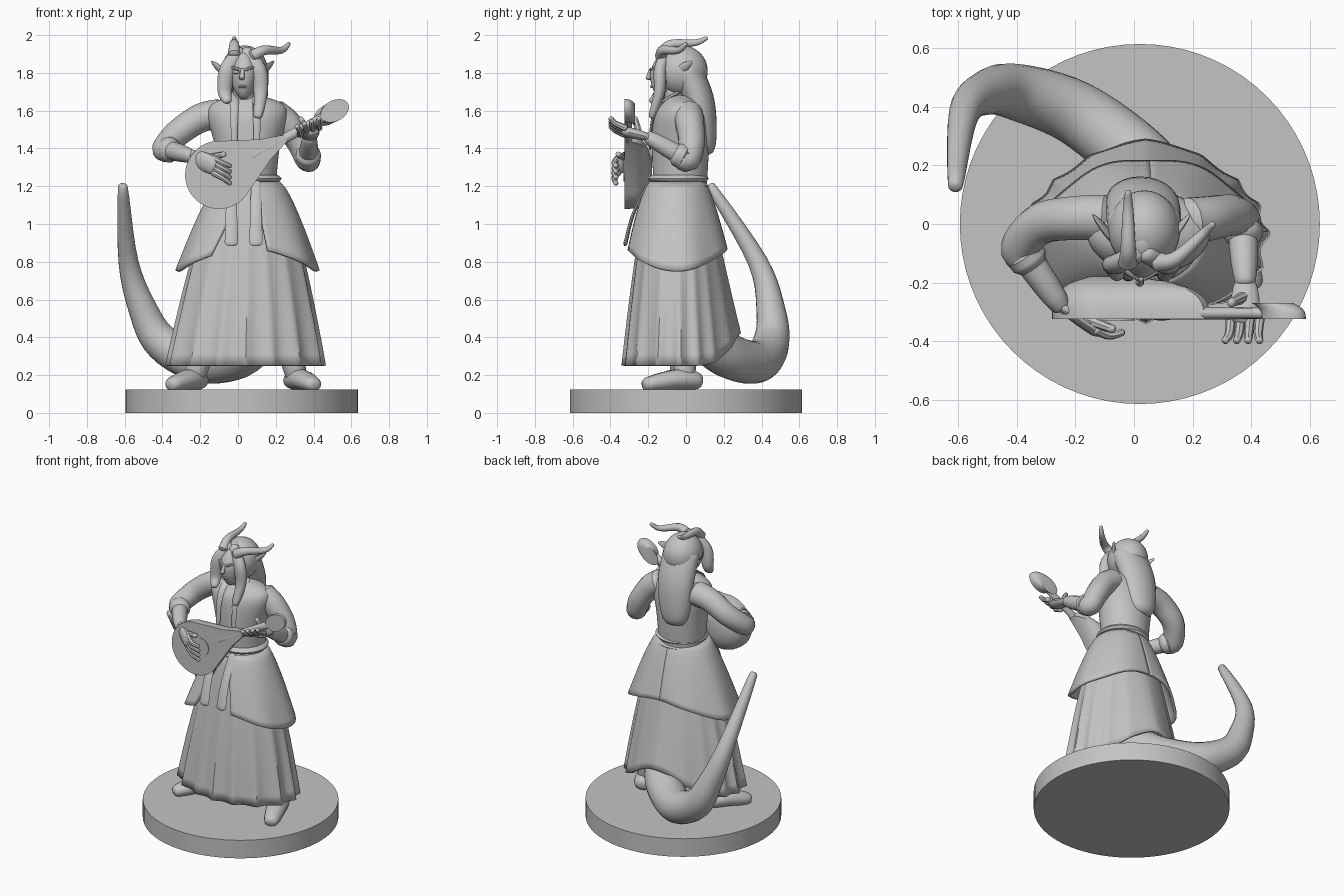
import bpy, bmesh
from math import sin, cos, pi, radians, sqrt
from mathutils import Vector

if "Cube" in bpy.data.objects:
    bpy.data.objects.remove(bpy.data.objects["Cube"])

grey = bpy.data.materials.new("plain grey")
grey.use_nodes = True
grey.diffuse_color = (.55, .55, .55, 1)
grey.node_tree.nodes["Principled BSDF"].inputs["Base Color"].default_value = grey.diffuse_color
made = []
UP, BACK, LEFT = Vector((0, 0, 1)), Vector((0, 1, 0)), Vector((1, 0, 0))


def finish(name, bm, thickness=0):
    """Turn a bmesh into a coloured object."""
    bmesh.ops.recalc_face_normals(bm, faces=bm.faces)
    mesh = bpy.data.meshes.new(name)
    bm.to_mesh(mesh)
    bm.free()
    mesh.materials.append(grey)
    part = bpy.data.objects.new(name, mesh)
    bpy.context.collection.objects.link(part)
    if thickness:
        modifier = part.modifiers.new("thickness", "SOLIDIFY")
        modifier.thickness = thickness
        modifier.offset = 0
    made.append(part)


def skin(name, rings, closed=True, thickness=0):
    """Join rows of points; solid shapes get caps, cloth gets a thickness."""
    bm = bmesh.new()
    rows = [[bm.verts.new(point) for point in ring] for ring in rings]
    count = len(rows[0])
    for low, high in zip(rows, rows[1:]):
        for i in range(count if closed else count - 1):
            j = (i + 1) % count
            bm.faces.new((low[i], low[j], high[j], high[i]))
    if not thickness:
        bm.faces.new(rows[0])
        bm.faces.new(rows[-1])
    finish(name, bm, thickness)


def spline(keys, steps=5):
    """Smooth curve through the given points."""
    keys = [Vector(key) for key in keys]
    padded = [keys[0]] + keys + [keys[-1]]
    curve = []
    for a, b, c, d in zip(padded, padded[1:], padded[2:], padded[3:]):
        for step in range(steps):
            t = step / steps
            curve.append(b + t / 2 * (c - a + t * (2*a - 5*b + 4*c - d + t * (3*b - 3*c + d - a))))
    return curve + [keys[-1]]


def tube(name, points, start, end, bulge=0, wide=1, high=1, up=UP, sides=14):
    """Round-ended sweep whose radius runs from start to end."""
    path = spline(points)
    last = len(path) - 1
    rings = []
    for i, point in enumerate(path):
        t = i / last
        radius = start + (end - start) * t + bulge * sin(pi * t)
        along = (path[min(i + 1, last)] - path[max(i - 1, 0)]).normalized()
        up = (up - along * up.dot(along)).normalized()
        side = along.cross(up)

        def ring(tilt):
            middle = point + along * radius * sin(tilt) / 2
            return [middle + radius * cos(tilt) * (side * cos(a) * wide + up * sin(a) * high)
                    for a in (2 * pi * k / sides for k in range(sides))]
        if i == 0:
            rings += [ring(-1.2), ring(-.7)]
        rings.append(ring(0))
        if i == last:
            rings += [ring(.7), ring(1.2)]
    skin(name, rings)


def loft(name, keys, x, y, steps=5, sides=72):
    """Stack of ellipses given as height, half width, half depth."""
    skin(name, [[(x + wide * sin(a), y - deep * cos(a), z)
                 for a in (2 * pi * k / sides for k in range(sides))]
                for z, wide, deep in spline(keys, steps)])


def blob(name, centre, size, taper=0, jut=0):
    """Ball that narrows downward and pushes its lower end forward."""
    bm = bmesh.new()
    bmesh.ops.create_uvsphere(bm, u_segments=32, v_segments=20, radius=1)
    for vert in bm.verts:
        x, y, z = vert.co
        narrow = 1 + taper * min(z, 0)
        vert.co = Vector(centre) + Vector((x * narrow * size[0], y * narrow * size[1] + jut * z, z * size[2]))
    finish(name, bm)


# Round stand
loft("stand", [(0, .615, .615), (.125, .615, .615)], .02, 0, steps=1)

# Shoes and legs
for side, heel, toe, hip in (("left", (.29, .06, .17), (.4, -.21, .15), .15),
                             ("right", (-.2, .02, .17), (-.35, -.18, .15), -.05)):
    heel, toe = Vector(heel), Vector(toe)
    instep = heel.lerp(toe, .4) + UP * .015
    tube(side + "_shoe", [heel, instep, toe], .05, .04, bulge=.015, wide=1.1, high=.9)
    tube(side + "_leg", [heel.lerp(toe, .25), (hip, 0, .8)], .055, .09, up=BACK)

# Tail sweeping out behind and rising at the right
tube("tail", [(.1, .1, .4), (0, .23, .3), (-.2, .38, .27), (-.4, .45, .37), (-.5, .45, .54),
              (-.58, .38, .8), (-.61, .13, 1.2)], .125, .025, bulge=.022, sides=20)

# Flared gown: one rule shapes both the skirt and the overskirt
WAIST, LENGTH = 1.22, .97


def cloth(angle, z, puff=0, fold=1):
    drop = (WAIST - z) / LENGTH
    flare = drop ** .7
    wide = (.14 + .285 * flare + puff) * fold
    deep = (.13 + .155 * flare + puff) * fold
    return Vector((.06 - .02 * drop + wide * sin(angle), -.05 - deep * cos(angle), z))


rows = []
for step in range(17):
    drop = step / 16
    row = []
    for k in range(160):
        angle = 2 * pi * k / 160
        back = max(0, -cos(angle))
        fold = 1 - .08 * drop * abs(sin(8 * angle + sin(3 * angle) / 2)) * (1 - .7 * back)
        lift = back ** 6 * drop
        row.append(cloth(angle, WAIST - LENGTH * drop, 0, fold) + lift * (BACK * .05 + UP * .17 * drop))
    rows.append(row)
skin("skirt", rows, thickness=.014)

# Overskirt panels, open at the front and meeting in a slit at the back
for side, sign, lean in (("left", 1, 8), ("right", -1, 24)):
    rows = []
    for step in range(13):
        t = step / 12
        row = []
        for k in range(41):
            start = radians(10 + lean * t)
            angle = start + (pi - start) * k / 40
            hem = .75 + .12 * cos(angle) ** 2
            fold = 1 + .02 * t * cos(7 * angle)
            row.append(cloth(sign * angle, WAIST - t * (WAIST - hem), .015 + .045 * t, fold))
        rows.append(row)
    skin(side + "_overskirt", rows, closed=False, thickness=.018)
    # Sash end hanging in the front opening
    x = .03 + sign * .065
    tube(side + "_sash_end", [(x, -.2, WAIST), (x, -.28, 1.05), (x, -.32, .9)], .025, .036,
         high=.3, up=BACK, sides=8)

# Torso, belt, neck and jacket edges
loft("torso", [(1.2, .15, .14), (1.4, .17, .15), (1.57, .21, .14), (1.64, .18, .1), (1.68, .07, .06)], .05, -.03)
for name, z in (("lower_belt", 1.2), ("upper_belt", 1.24)):
    loft(name, [(z - .02, .15, .14), (z, .17, .16), (z + .02, .15, .14)], .06, -.04)
tube("neck", [(.04, -.03, 1.6), (.03, -.08, 1.74)], .065, .055, up=BACK)
for side, sign in (("left", 1), ("right", -1)):
    x = .04 + sign * .06
    tube(side + "_lapel", [(x, -.05, 1.69), (x, -.14, 1.63), (x, -.18, 1.54), (x, -.19, 1.4)], .028, .015,
         high=.4, up=BACK, sides=8)

# Head and face
FACE = .025
blob("head", (.03, -.09, 1.8), (.078, .1, .14), taper=.25, jut=.03)
tube("nose", [(FACE, -.185, 1.82), (FACE - .005, -.2, 1.77)], .009, .015, up=BACK, sides=10)
tube("mouth", [(FACE - .02, -.18, 1.726), (FACE, -.183, 1.728), (FACE + .02, -.18, 1.726)], .005, .005, bulge=.003, sides=8)
for side, sign in (("left", 1), ("right", -1)):
    def across(offset, y, z):
        return FACE + sign * offset, y, z
    tube(side + "_brow", [across(.01, -.187, 1.815), across(.06, -.157, 1.83)], .007, .006, bulge=.003, sides=8)
    tube(side + "_eye", [across(.02, -.183, 1.8), across(.045, -.168, 1.8)], .006, .006, sides=8)
    tube(side + "_ear", [across(.1, -.05, 1.8), across(.165, .03, 1.86)], .022, .006, bulge=.01,
         high=.45, up=LEFT, sides=10)
    # Lock of hair framing the face
    tip = 1.61 - sign * .04
    tube(side + "_lock", [across(.01, -.1, 1.91), across(.08, -.135, 1.82), across(.095, -.14, 1.7), across(.08, -.18, tip)],
         .038, .022, bulge=.012, high=.8, up=BACK)

# Long hair down the back
blob("hair_crown", (.035, -.02, 1.81), (.123, .135, .135))
tube("hair_fall", [(.035, 0, 1.82), (.03, .065, 1.66), (.02, .09, 1.5), (.015, .1, 1.4)], .115, .075, bulge=.015,
     wide=1.1, high=.72, up=BACK, sides=24)

# Horns curling backward
tube("right_horn", [(-.02, -.13, 1.9), (-.02, -.08, 1.95), (-.02, .05, 1.96), (-.02, .11, 1.985)], .034, .01)
tube("left_horn", [(.08, -.13, 1.89), (.14, -.12, 1.92), (.23, -.04, 1.92), (.27, 0, 1.955)], .034, .01)


# Arms with rolled cuffs
def arm(side, shoulder, elbow, wrist):
    elbow, wrist = Vector(elbow), Vector(wrist)
    forward = (wrist - elbow).normalized()
    tube(side + "_sleeve", shoulder + [elbow, elbow + forward * .05], .082, .06, up=BACK)
    tube(side + "_cuff", [elbow + forward * .03, elbow + forward * .06], .068, .066)
    tube(side + "_forearm", [elbow, wrist], .05, .035, bulge=.006)


# Hands built from a palm, four fingers and a thumb
def hand(side, wrist, knuckle, tip, spread, thumb, wide, high):
    wrist, knuckle, tip, spread = (Vector(v) for v in (wrist, knuckle, tip, spread))
    tube(side + "_palm", [wrist, knuckle], .036, .05, bulge=.006, wide=wide, high=high)
    for i in range(4):
        shift = spread * (i - 1.5)
        bend = knuckle.lerp(tip, .5) - BACK * .015
        tube(f"{side}_finger_{i}", [knuckle + shift, bend + shift, tip + shift * 1.2], .018, .013, sides=8)
    tube(side + "_thumb", [wrist.lerp(knuckle, .4), thumb], .022, .014, sides=8)


right_wrist, left_wrist = (-.25, -.28, 1.36), (.38, -.2, 1.46)
arm("right", [(-.1, .02, 1.58), (-.2, .02, 1.56), (-.32, 0, 1.48)], (-.39, -.08, 1.4), right_wrist)
arm("left", [(.19, .01, 1.58), (.26, .02, 1.53), (.33, .03, 1.43)], (.37, .01, 1.34), left_wrist)
hand("right", right_wrist, (-.13, -.36, 1.31), (-.04, -.37, 1.26), (0, 0, -.026), (-.07, -.36, 1.37), .5, 1)
hand("left", left_wrist, (.38, -.32, 1.49), (.37, -.4, 1.54), (.033, 0, .012), (.33, -.27, 1.56), 1, .55)

# Lute, lying along a tilted axis
TILT = radians(29)
AXIS = Vector((cos(TILT), 0, sin(TILT)))
CROSS = Vector((-sin(TILT), 0, cos(TILT)))
BOWL = Vector((-.1, 0, 1.26))


def plate(name, outline, front, back, dome):
    """Outline swept from front to back, shrinking as a dome."""
    rings = []
    for step in range(9):
        s = step / 8 * dome
        shrink = sqrt(1 - s ** 3)
        rings.append([BOWL + AXIS * u * shrink + CROSS * v * shrink + BACK * (front + (back - front) * step / 8)
                      for u, v in outline])
    skin(name, rings)


def oval(centre, length, width):
    return [(centre + length * cos(a), width * sin(a)) for a in (2 * pi * k / 32 for k in range(32))]


arc = [(.18 * cos(a), .18 * sin(a)) for a in (1 + (2 * pi - 2) * k / 40 for k in range(41))]
plate("lute_body", arc + [(.28, -.06), (.4, -.02), (.4, .02), (.28, .06)], -.325, -.18, .97)
plate("lute_sound_hole", oval(.05, .06, .06), -.33, -.32, 0)
plate("lute_head", oval(.7, .08, .055), -.325, -.27, .5)
tube("lute_neck", [BOWL + AXIS * u - BACK * .305 for u in (.2, .65)], .028, .024, high=.8, up=BACK, sides=12)

# Smooth shading with crisp edges
bpy.ops.object.select_all(action="DESELECT")
for part in made:
    part.select_set(True)
bpy.context.view_layer.objects.active = made[0]
bpy.ops.object.shade_smooth_by_angle(angle=radians(40))
